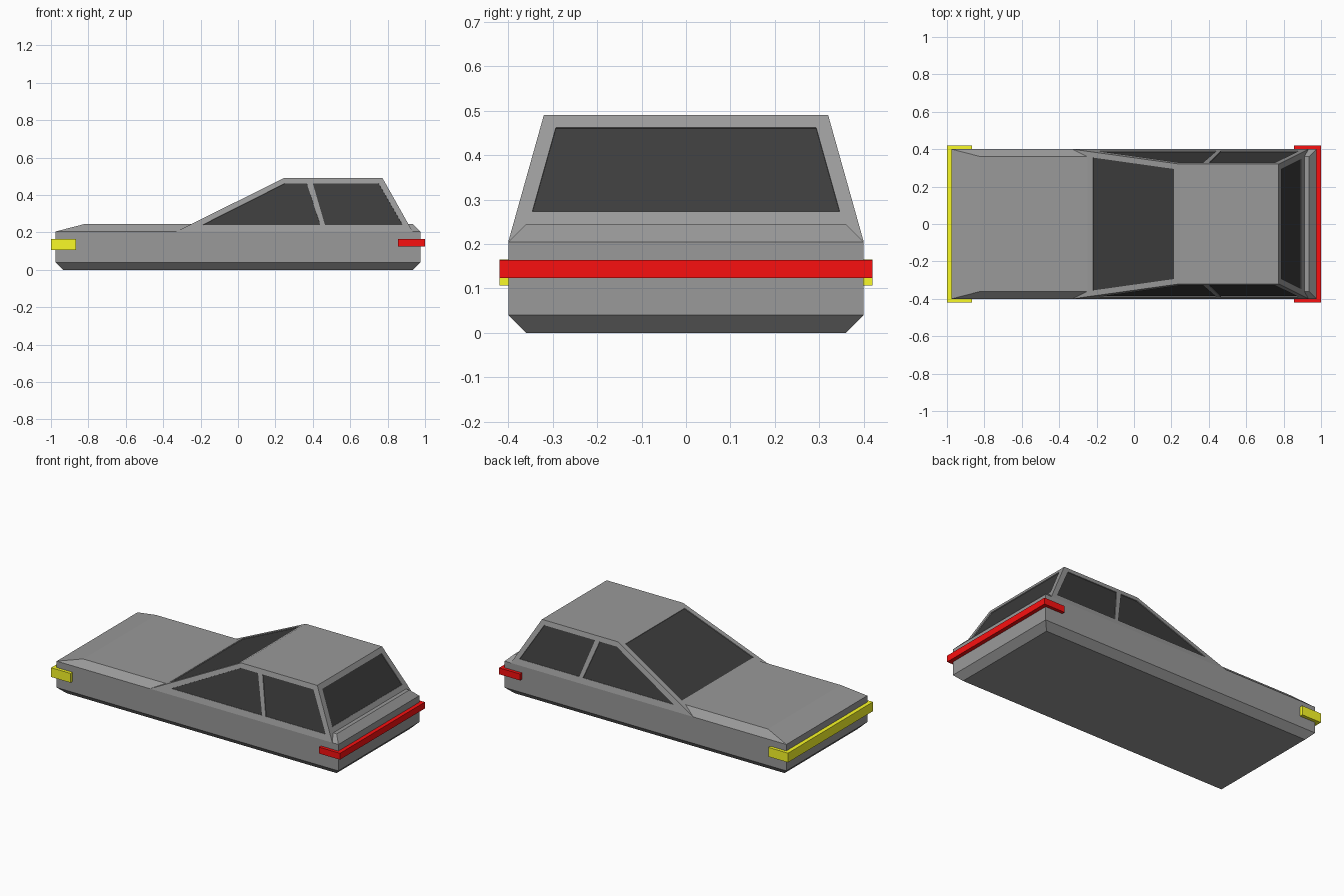
import bpy, bmesh
from mathutils import Vector

if "Cube" in bpy.data.objects:
    bpy.data.objects.remove(bpy.data.objects["Cube"])


def material(name, rgb):
    m = bpy.data.materials.new(name)
    m.diffuse_color = (*rgb, 1)
    m.use_nodes = True
    m.node_tree.nodes["Principled BSDF"].inputs["Base Color"].default_value = m.diffuse_color
    return m


def add_object(name, bm, mat=None):
    bmesh.ops.recalc_face_normals(bm, faces=bm.faces)
    me = bpy.data.meshes.new(name)
    bm.to_mesh(me)
    bm.free()
    ob = bpy.data.objects.new(name, me)
    bpy.context.collection.objects.link(ob)
    if mat:
        me.materials.append(mat)
    return ob


def loft(bm, rings):
    """Closed solid through rings of points with equal counts."""
    vs = [[bm.verts.new(p) for p in r] for r in rings]
    n = len(vs[0])
    bm.faces.new(vs[0])
    bm.faces.new(vs[-1])
    for a, b in zip(vs, vs[1:]):
        for i in range(n):
            j = (i + 1) % n
            bm.faces.new((a[i], a[j], b[j], b[i]))


def rect_loft(name, levels, mat=None):
    """Stack of rectangles, each given as z, x0, x1, half width."""
    bm = bmesh.new()
    loft(bm, [[(x0, -w, z), (x1, -w, z), (x1, w, z), (x0, w, z)]
              for z, x0, x1, w in levels])
    return add_object(name, bm, mat)


def plates(name, panes, inner, outer, mat=None):
    """Flat plates following the panes, offset along their outward normals."""
    bm = bmesh.new()
    for pts in panes:
        pts = [Vector(p) for p in pts]
        n = (pts[1] - pts[0]).cross(pts[2] - pts[0]).normalized()
        if n.dot(pts[0] - Vector((0.4, 0, 0.3))) < 0:
            n.negate()
        loft(bm, [[p + n * d for p in pts] for d in (inner, outer)])
    return add_object(name, bm, mat)


paint = material("grey_paint", (0.32, 0.32, 0.32))
glass = material("dark_glass", (0.045, 0.045, 0.045))
yellow = material("yellow", (0.95, 0.95, 0.02))
red = material("red", (0.95, 0.005, 0.005))

# Lower body with chamfered sill and sloping hood edges
rect_loft("body", [(0, -.935, .935, .36), (.04, -.975, .975, .4),
                   (.205, -.975, .975, .4), (.245, -.82, .935, .36)], paint)

# Cabin
cabin = rect_loft("cabin", [(.205, -.33, .933, .4), (.49, .245, .773, .32)], paint)


# Window outlines lying on the cabin faces
def side(sign, outline):
    return [(x, sign * (.4 - (z - .205) * .08 / .285), z) for x, z in outline]


def cross(x_base, x_top, z0, w0, z1, w1):
    def at(z):
        return x_base + (z - .205) / .285 * (x_top - x_base)
    return [(at(z0), -w0, z0), (at(z0), w0, z0), (at(z1), w1, z1), (at(z1), -w1, z1)]


front_side = [(-.19, .24), (.44, .24), (.368, .462), (.25, .462)]
rear_side = [(.465, .24), (.88, .24), (.752, .462), (.4, .462)]
windows = {
    "windshield": [cross(-.33, .245, .26, .355, .475, .294)],
    "rear_window": [cross(.933, .773, .273, .346, .462, .293)],
    "front_side_windows": [side(s, front_side) for s in (-1, 1)],
    "rear_side_windows": [side(s, rear_side) for s in (-1, 1)],
}

# Recesses cut into the cabin, then glass set into them
cutter = plates("window_cutter", sum(windows.values(), []), -.008, .02, paint)
cutter.hide_render = True
cutter.hide_viewport = True
mod = cabin.modifiers.new("window_recess", 'BOOLEAN')
mod.operation = 'DIFFERENCE'
mod.solver = 'EXACT'
mod.object = cutter
for name, panes in windows.items():
    plates(name, panes, -.012, -.005, glass)

# Wrap-around light bars
rect_loft("front_light_bar", [(.107, -1, -.865, .42), (.165, -1, -.865, .42)], yellow)
rect_loft("rear_light_bar", [(.124, .855, 1, .42), (.164, .855, 1, .42)], red)
